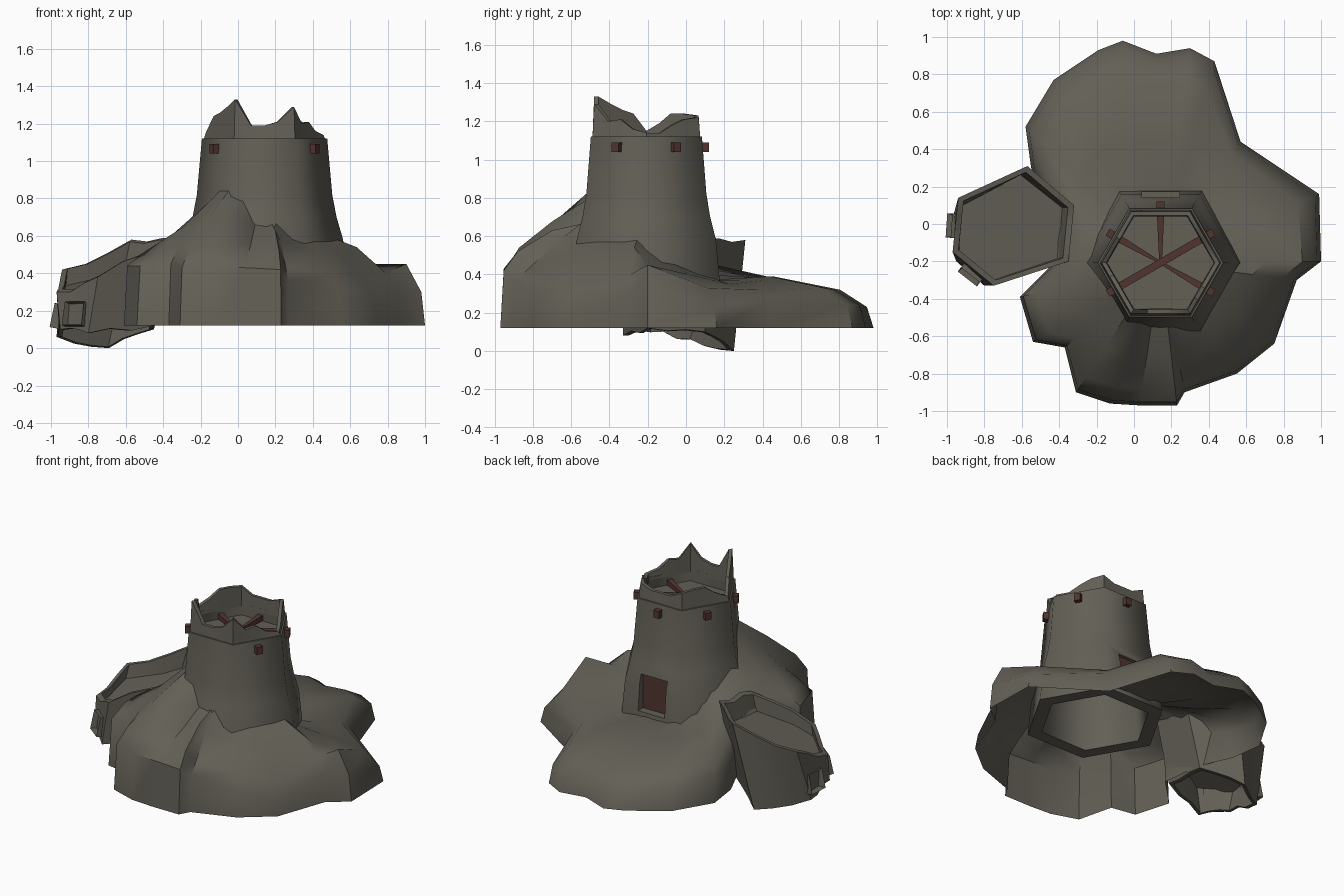
import bpy, bmesh, math, random
from mathutils import Matrix, Vector

random.seed(4)
if "Cube" in bpy.data.objects:
    bpy.data.objects.remove(bpy.data.objects["Cube"])

CENTRE = Vector((0.142, -0.207, 0))


def material(name, rgb):
    mat = bpy.data.materials.new(name)
    mat.use_nodes = True
    mat.diffuse_color = (*rgb, 1)
    mat.node_tree.nodes["Principled BSDF"].inputs["Base Color"].default_value = (*rgb, 1)
    return mat


STONE = material("grey_brown_stone", (0.125, 0.116, 0.094))
WOOD = material("dark_red_wood", (0.083, 0.036, 0.029))


def finish(bm, name, mat, smooth=None):
    mesh = bpy.data.meshes.new(name)
    bm.to_mesh(mesh)
    bm.free()
    mesh.materials.append(mat)
    obj = bpy.data.objects.new(name, mesh)
    bpy.context.collection.objects.link(obj)
    if smooth:
        shade(obj, smooth)
    return obj


def shade(obj, degrees):
    bpy.ops.object.select_all(action="DESELECT")
    obj.select_set(True)
    bpy.context.view_layer.objects.active = obj
    bpy.ops.object.shade_smooth_by_angle(angle=math.radians(degrees))


def loft(name, rings, mat, smooth, caps=False):
    """Bridge a stack of counter-clockwise rings from bottom to top."""
    bm = bmesh.new()
    loops = [[bm.verts.new(p) for p in ring] for ring in rings]
    for low, high in zip(loops, loops[1:]):
        for i in range(len(low)):
            j = (i + 1) % len(low)
            bm.faces.new((low[i], low[j], high[j], high[i]))
    if caps:
        bm.faces.new(loops[0][::-1])
        bm.faces.new(loops[-1])
    return finish(bm, name, mat, smooth)


def hex_point(radius, angle, z):
    edge = (angle % (math.pi / 3)) - math.pi / 6
    r = radius * math.cos(math.pi / 6) / math.cos(edge)
    return CENTRE + Vector((r * math.cos(angle), r * math.sin(angle), z))


def hex_ring(radius, z, count=6):
    return [hex_point(radius, math.tau * i / count, z) for i in range(count)]


def box(name, size, matrix, mat, taper=1.0):
    """Box along local x, optionally narrower at its inner end."""
    bm = bmesh.new()
    bmesh.ops.create_cube(bm, size=1)
    for v in bm.verts:
        if v.co.x < 0:
            v.co.y *= taper
            v.co.z *= taper
        v.co = Vector(a * b for a, b in zip(v.co, size))
    bm.transform(matrix)
    return finish(bm, name, mat)


# Hollow tower shaft, from the inner ceiling down, up the outside to a sunken floor
shaft = [(0.28, 0.98), (0.3, 0.8), (0.33, 0.66), (0.35, 0.34), (0.445, 0.34), (0.42, 0.58),
         (0.385, 0.7), (0.362, 0.82), (0.335, 1.12), (0.285, 1.12), (0.285, 1.04)]
tower = loft("tower_shaft", [hex_ring(r, z) for r, z in shaft], STONE, None, caps=True)

# Doorway cut into the back, with a leaf set inside
cutter = box("doorway_cutter", (0.2, 0.2, 0.24), Matrix.Translation((0.142, 0.215, 0.52)), STONE)
cutter.hide_render = True
cut = tower.modifiers.new("doorway", "BOOLEAN")
cut.object = cutter
cut.operation = "DIFFERENCE"
bpy.context.view_layer.objects.active = tower
bpy.ops.object.modifier_apply(modifier=cut.name)
bpy.data.objects.remove(cutter)
shade(tower, 65)
box("door_leaf", (0.196, 0.03, 0.236), Matrix.Translation((0.142, 0.108, 0.52)), WOOD)

# Broken parapet
heights = [114, 114, 118, 121, 122, 119, 119, 119, 123, 124, 124, 119,
           115, 124, 126, 129, 133, 119, 119, 121, 129, 120, 121, 116]
n = len(heights)


def jagged(radius):
    return [hex_point(radius, math.tau * i / n, h / 100) for i, h in enumerate(heights)]


loft("broken_parapet", [hex_ring(0.325, 1.115, n), jagged(0.315), jagged(0.29),
                        hex_ring(0.284, 1.1, n)], STONE, 35)

# Floor beams and their ends poking through the wall
for degrees in (30, 90, 150, 210, 330):
    turn = Matrix.Translation(CENTRE) @ Matrix.Rotation(math.radians(degrees), 4, "Z")
    box("beam_end", (0.07, 0.042, 0.05), turn @ Matrix.Translation((0.292, 0, 1.065)), WOOD)
    thick = degrees in (30, 210)
    box("floor_beam", (0.27, 0.04, 0.04), turn @ Matrix.Translation((0.135, 0, 1.06)),
        WOOD, 1 if thick else 0.35)

# Rocky mound: outline x, y, then heights of rim, lower slope, upper slope and tower contact
rock = [(99, 16, 22, 33, 40, 47), (57, 44, 26, 32, 35, 40), (43, 87, 24, 33, 37, 37),
        (30, 94, 24, 32, 39, 37), (12, 91, 22, 32, 38, 37), (-6, 98, 23, 32, 39, 37),
        (-19, 93, 23, 32, 38, 37), (-43, 77, 26, 35, 38, 40),
        (-58, 52, 30, 39, 41, 45), (-55, 30, 30, 38, 46, 52), (-45, 8, 36, 43, 52, 60),
        (-42, -20, 43, 50, 61, 72), (-61, -39, 44, 50, 61, 76), (-54, -63, 44, 49, 65, 81),
        (-37, -66, 45, 55, 69, 84), (-31, -90, 43, 54, 70, 84), (-13, -96, 43, 54, 68, 79),
        (3, -97, 43, 46, 56, 68), (23, -97, 42, 52, 63, 67), (27, -90, 36, 43, 57, 69),
        (55, -80, 29, 39, 52, 59), (75, -64, 22, 33, 50, 60), (87, -30, 31, 40, 54, 60),
        (100, -20, 30, 45, 45, 56)]
base, rim, lower, upper, contact = rings = [[] for _ in range(5)]
for x, y, *levels in rock:
    foot = Vector((x, y, 12)) / 100
    away = foot - CENTRE
    inner = hex_point(0.36, math.atan2(away.y, away.x), 0)
    base.append(foot)
    for ring, level, t in zip(rings[1:], levels, (0.04, 0.2, 0.6, 1)):
        point = foot.lerp(inner, t)
        point.z = level / 100
        ring.append(point)
loft("rocky_mound", rings, STONE, 42)

# Fallen hexagonal tower section, leaning against the mound
top_corners = [(-0.57, 0.31, 0.58), (-0.94, 0.14, 0.42), (-0.97, -0.15, 0.3),
               (-0.75, -0.33, 0.38), (-0.35, -0.2, 0.55), (-0.32, 0.1, 0.59)]
low_corners = [(-0.69, 0.25, 0), (-0.97, 0.03, 0.06), (-0.95, -0.2, 0.1),
               (-0.8, -0.33, 0.08), (-0.45, -0.2, 0.12), (-0.45, 0.1, 0.1)]


def split_edges(corners, jitter):
    points = []
    for i, a in enumerate(corners):
        a, b = Vector(a), Vector(corners[(i + 1) % len(corners)])
        for k in range(3):
            p = a.lerp(b, k / 3)
            if k:
                p.z += random.uniform(-jitter, jitter)
            points.append(p)
    return points


def shrink(ring, amount):
    middle = sum(ring, Vector()) / len(ring)
    return [p.lerp(middle, amount) for p in ring]


def between(a, b, t):
    return [p.lerp(q, t) for p, q in zip(a, b)]


top = split_edges(top_corners, 0.03)
low = split_edges(low_corners, 0.02)
top_in, low_in = shrink(top, 0.1), shrink(low, 0.1)
loft("fallen_section", [between(top_in, low_in, 0.45), low_in, low, top, top_in,
                        between(top_in, low_in, 0.25)], STONE, 30, caps=True)

# Framed window openings on the fallen section
for spot, degrees in (((-0.865, -0.26, 0.18), 232), ((-0.96, -0.01, 0.17), 176)):
    bm = bmesh.new()
    bmesh.ops.create_cube(bm, size=1)
    bmesh.ops.scale(bm, vec=(0.06, 0.13, 0.13), verts=bm.verts)
    bm.faces.ensure_lookup_table()
    front = max(bm.faces, key=lambda f: f.calc_center_median().x)
    bmesh.ops.inset_region(bm, faces=[front], thickness=0.02)
    bmesh.ops.translate(bm, vec=(-0.045, 0, 0), verts=front.verts)
    lean = Matrix.Rotation(math.radians(-12), 4, "Y")
    bm.transform(Matrix.Translation(spot) @ Matrix.Rotation(math.radians(degrees), 4, "Z") @ lean)
    finish(bm, "window_frame", STONE)
